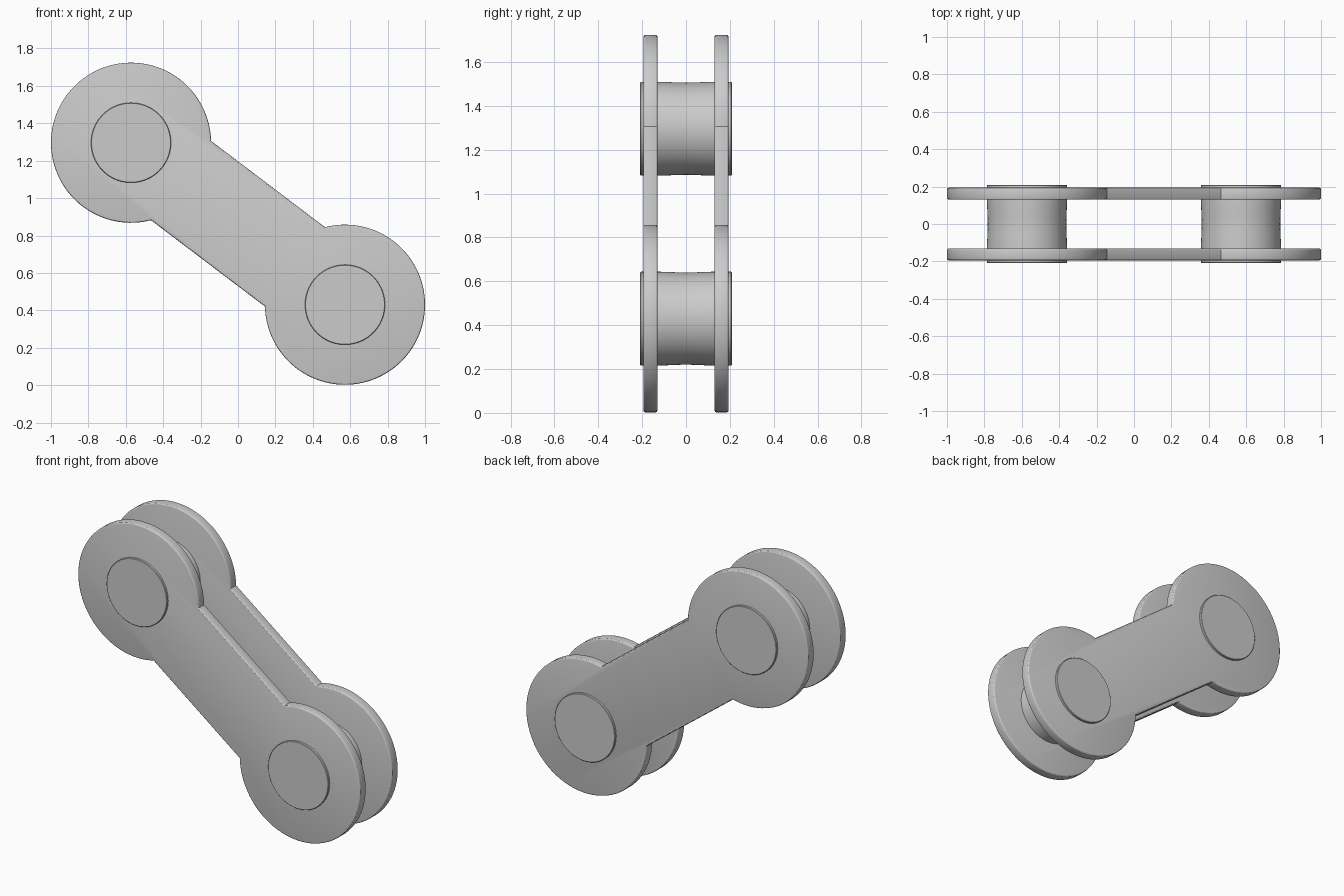
import bpy, bmesh
from math import sin, cos, pi, asin, atan2
from mathutils import Vector

if "Cube" in bpy.data.objects:
    bpy.data.objects.remove(bpy.data.objects["Cube"])

A = Vector((-0.572, 1.296))   # upper pin centre (x, z)
B = Vector((0.572, 0.430))    # lower pin centre
R, HALF_BAR, PIN_R = 0.428, 0.266, 0.214
INNER, OUTER, PIN_END = 0.130, 0.194, 0.209
SEG = 72


def finish(bm, name):
    bmesh.ops.recalc_face_normals(bm, faces=bm.faces)
    me = bpy.data.meshes.new(name)
    bm.to_mesh(me)
    bm.free()
    ob = bpy.data.objects.new(name, me)
    bpy.context.collection.objects.link(ob)
    bpy.ops.object.select_all(action='DESELECT')
    ob.select_set(True)
    bpy.context.view_layer.objects.active = ob
    bpy.ops.object.shade_smooth_by_angle(angle=0.52)
    return ob


def link_outline():
    # two large arcs joined by the straight bar edges
    tilt = atan2(B.y - A.y, B.x - A.x)
    gap = asin(HALF_BAR / R)
    pts = []
    for c, start in ((A, tilt + gap), (B, tilt + pi + gap)):
        for i in range(SEG + 1):
            a = start + (2 * pi - 2 * gap) * i / SEG
            pts.append((c.x + R * cos(a), c.y + R * sin(a)))
    return pts


def plate(name, y0, y1):
    bm = bmesh.new()
    face = bm.faces.new([bm.verts.new((x, y0, z)) for x, z in link_outline()])
    ext = bmesh.ops.extrude_face_region(bm, geom=[face], use_keep_orig=True)
    new = [v for v in ext['geom'] if isinstance(v, bmesh.types.BMVert)]
    bmesh.ops.translate(bm, verts=new, vec=(0, y1 - y0, 0))
    bmesh.ops.recalc_face_normals(bm, faces=bm.faces)
    # soften only the rims
    rims = [e for e in bm.edges if abs(e.verts[0].co.y - e.verts[1].co.y) < 1e-6]
    bmesh.ops.bevel(bm, geom=rims, offset=0.01, segments=3, profile=0.5, affect='EDGES')
    return finish(bm, name)


def pin(name, c):
    # lathed barrel with a very slight waist and flat ends
    prof = [(PIN_R - 0.003, -PIN_END), (PIN_R, -PIN_END + 0.003), (PIN_R, -INNER)]
    prof += [(PIN_R - 0.004 * cos(t * pi / 8) ** 2, INNER * t / 4) for t in range(-3, 4)]
    prof += [(r, -y) for r, y in reversed(prof[:3])]
    bm = bmesh.new()
    rings = [[bm.verts.new((c.x + r * cos(2 * pi * i / SEG), y, c.y + r * sin(2 * pi * i / SEG)))
              for i in range(SEG)] for r, y in prof]
    for p, q in zip(rings, rings[1:]):
        for i in range(SEG):
            j = (i + 1) % SEG
            bm.faces.new((p[i], p[j], q[j], q[i]))
    bm.faces.new(rings[0])
    bm.faces.new(rings[-1])
    return finish(bm, name)


plate("front_link_plate", -OUTER, -INNER)
plate("back_link_plate", INNER, OUTER)
pin("upper_pin", A)
pin("lower_pin", B)
